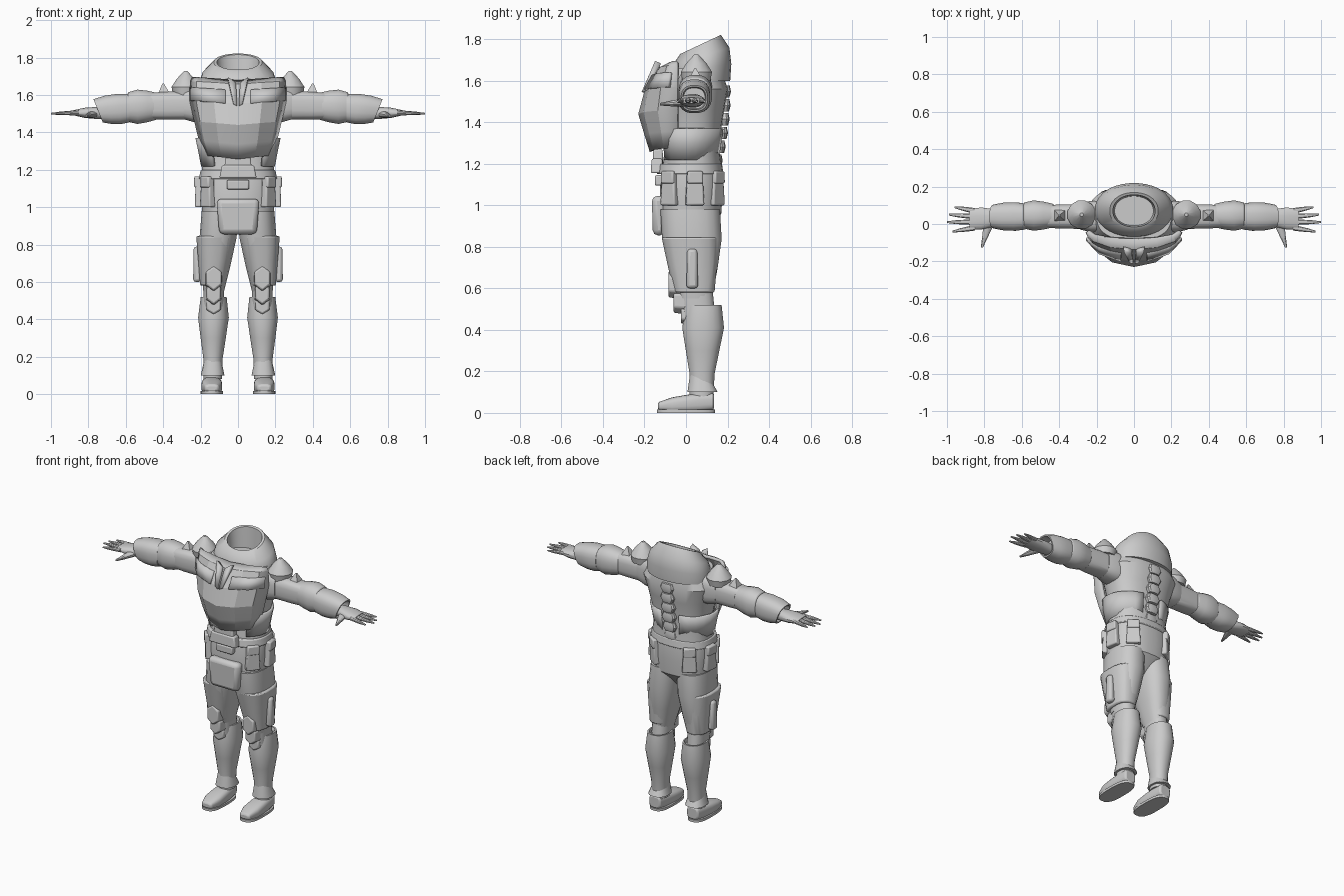
import bpy, bmesh
from math import sin, cos, pi, radians, copysign
from mathutils import Matrix, Vector

cube = bpy.data.objects.get("Cube")
if cube:
    bpy.data.objects.remove(cube, do_unlink=True)

COLOUR = (.6, .6, .6, 1)
grey = bpy.data.materials.new("plain grey")
grey.use_nodes = True
grey.diffuse_color = COLOUR
grey.node_tree.nodes["Principled BSDF"].inputs["Base Color"].default_value = COLOUR


def finish(name, bm, mirror, bevel=0, thick=0, angle=32):
    """Turn a bmesh into a shaded object with its modifiers."""
    bmesh.ops.recalc_face_normals(bm, faces=bm.faces)
    mesh = bpy.data.meshes.new(name)
    bm.to_mesh(mesh)
    bm.free()
    mesh.materials.append(grey)
    mesh.shade_smooth()
    mesh.set_sharp_from_angle(angle=radians(angle))
    obj = bpy.data.objects.new(name, mesh)
    bpy.context.collection.objects.link(obj)
    if mirror:
        obj.modifiers.new("mirror", 'MIRROR').use_clip = True
    if thick:
        solid = obj.modifiers.new("thickness", 'SOLIDIFY')
        solid.thickness = thick
        solid.offset = 0
    if bevel:
        soft = obj.modifiers.new("soft edges", 'BEVEL')
        soft.width = bevel
        soft.segments = 2
    return obj


def skin(bm, rows, closed):
    """Join neighbouring rows of vertices with quads."""
    for a, b in zip(rows, rows[1:]):
        count = len(a)
        for i in range(count if closed else count - 1):
            j = (i + 1) % count
            bm.faces.new((a[i], a[j], b[j], b[i]))


def loft(name, start, end, radii, ratio=1, ratio_end=None, tilt=0, hollow=0,
         sides=20, power=2.4, mirror=True, bevel=0):
    """Skin evenly spaced rounded sections between two points; a hollow end is a cuff."""
    start, end = Vector(start), Vector(end)
    span = end - start
    axis = max(range(3), key=lambda k: abs(span[k]))
    u, v = [k for k in range(3) if k != axis]
    ratio_end = ratio_end or ratio
    last = len(radii) - 1
    sections = [(start + span * (i / last), r, i / last) for i, r in enumerate(radii)]
    if hollow:
        inside = end.copy()
        inside[axis] -= hollow
        sections += [(end, radii[-1] * .87, 1), (inside, radii[-1] * .8, 0)]
    bm = bmesh.new()
    loops = []
    for k, (centre, r, f) in enumerate(sections):
        aspect = ratio_end if k > last else ratio + (ratio_end - ratio) * f
        loop = []
        for i in range(sides):
            a = 2 * pi * (i + .5) / sides
            rise = r * aspect * copysign(abs(sin(a)) ** (2 / power), sin(a))
            co = centre.copy()
            co[u] += r * copysign(abs(cos(a)) ** (2 / power), cos(a))
            co[v] += rise
            co[axis] += tilt * f * rise
            loop.append(bm.verts.new(co))
        loops.append(loop)
    skin(bm, loops, True)
    bm.faces.new(loops[0])
    bm.faces.new(loops[-1])
    return finish(name, bm, mirror, bevel)


def sheet(name, rows, thick=.02, angle=12):
    """Skin a grid of points and give it thickness."""
    bm = bmesh.new()
    skin(bm, [[bm.verts.new(p) for p in row] for row in rows], False)
    return finish(name, bm, True, thick=thick, angle=angle)


def wrap(z, width, depth, first, final, step, y=0, lift=0):
    """Row of points round the body, angles counted from the front."""
    angles = [radians(a) for a in range(first, final + 1, step)]
    return [(width * sin(a), y - depth * cos(a), z + lift * sin(a)) for a in angles]


def box(name, centre, size, turn=0, taper=1, mirror=False, bevel=.008):
    """Soft-edged block whose top is scaled by the taper."""
    bm = bmesh.new()
    bmesh.ops.create_cube(bm, size=1)
    for vert in bm.verts:
        k = taper if vert.co.z > 0 else 1
        vert.co *= Vector((size[0] * k, size[1] * k, size[2]))
    bm.transform(Matrix.Translation(centre) @ Matrix.Rotation(turn, 4, 'Z'))
    return finish(name, bm, mirror, bevel)


# Body suit from crotch to shoulders, and the belt
loft("torso", (0, .02, .86), (0, .04, 1.66), [.08, .19, .2, .2, .185, .195, .22, .25, .2],
     ratio=.8, ratio_end=.64, sides=32, mirror=False)
loft("belt", (0, .02, 1.15), (0, .02, 1.2), [.21, .2], ratio=.77, sides=32, mirror=False, bevel=.006)

# Raised collar with a hollow, tilted neck opening
loft("collar", (0, .075, 1.6), (0, .07, 1.775), [.21, .21, .19, .13], ratio=.66, ratio_end=.76,
     tilt=.47, hollow=.1, sides=32, power=2.1, mirror=False)

# Faceted breastplate, widening to the chest and folding back at the top
profile = [(1.26, .17, .125), (1.34, .2, .15), (1.44, .225, .18),
           (1.55, .25, .15), (1.65, .25, .09), (1.67, .24, .04)]
sheet("breastplate", [wrap(z, w, d, 0, 90, 30, y=-.04, lift=.02) for z, w, d in profile])
sheet("chest_wing", [wrap(z, .26, d, 15, 75, 30, y=-.04, lift=.02)
                     for z, d in ((1.55, .16), (1.62, .12))])
sheet("throat_wedge", [[(.005, -.2, 1.54), (.025, -.195, 1.55)],
                       [(.012, -.145, 1.66), (.055, -.135, 1.69)]], thick=.03)

# Rib plates wrapped round the flanks
sheet("rib_plate", [wrap(z, w, w * .77, 42, 162, 15, y=.012)
                    for z, w in ((1.22, .19), (1.3, .205), (1.37, .22))], thick=.016, angle=32)

# Segmented spine guard following the curve of the back
for i in range(6):
    z = 1.215 + i / 15
    y = .19 - .04 * (1 - i / 5) ** 2
    loft("spine_segment", (0, y, z - .03), (0, y, z + .03), [.035, .05, .038],
         ratio=.55, sides=12, power=3, mirror=False)

# Buckle and groin flap
box("buckle_top", (0, -.135, 1.225), (.15, .05, .09), taper=.9)
box("buckle", (0, -.14, 1.19), (.2, .06, .07), taper=.85)
box("buckle_tab", (0, -.125, 1.12), (.12, .05, .05))
box("groin_flap", (0, -.13, .95), (.2, .06, .19), taper=1.15, bevel=.025)

# Belt pouches spread round each hip
for heading in (-38, 8, 52):
    a = radians(heading)
    out = Vector((cos(a), sin(a), 0))
    spot = Vector((.207 * cos(a), .02 + .16 * sin(a), 1.08))
    box("pouch", spot, (.09, .042, .16), a + pi / 2, taper=.8, mirror=True)
    box("pouch_flap", spot + out * .004 + Vector((0, 0, .055)), (.078, .044, .06),
        a + pi / 2, taper=.95, mirror=True)

# Legs and thigh armour
loft("upper_leg", (.13, .045, .55), (.095, .02, .98), [.056, .08, .1, .1], ratio=1.45)
loft("thigh_armour", (.137, .04, .58), (.118, .02, .845), [.066, .086, .107],
     ratio=1.5, ratio_end=1.3, sides=16, power=2.7, bevel=.008)
box("thigh_pod", (.218, .03, .695), (.044, .056, .19), taper=.85, mirror=True, bevel=.015)
loft("knee", (.13, .06, .47), (.13, .045, .62), [.056, .056], ratio=1.45)

# Pointed six-sided plates down the front of each leg
for name, y, z, size, tall in (("thigh_plate", -.085, .62, .055, 1.4),
                               ("knee_cap", -.06, .54, .05, 1.4),
                               ("shin_crest", -.025, .475, .05, 1.1)):
    loft(name, (.13, y, z), (.13, y + .07, z), [size * .85, size], ratio=tall,
         sides=6, power=2, bevel=.008)

# Shin armour, ankle guards and boots
loft("shin_armour", (.135, .075, .08), (.13, .085, .52), [.05, .052, .068, .083, .07],
     ratio=1.15, ratio_end=1.25, hollow=.02, power=2.2)
loft("ankle_guard", (.136, .08, .1), (.135, .076, .16), [.064, .05], ratio=1.15, tilt=-.45)
loft("boot", (.14, -.135, .032), (.14, .135, .055), [.035, .056, .056, .052, .042],
     ratio=.55, ratio_end=1, power=3, bevel=.01)
loft("sole", (.14, 0, 0), (.14, 0, .016), [.06, .06], ratio=2.35, power=2.8)

# Shoulders with domed caps and small studs
loft("shoulder", (.17, .04, 1.55), (.29, .04, 1.55), [.085, .085, .07], ratio=1.15, power=3)
loft("shoulder_cap", (.28, .05, 1.6), (.28, .05, 1.727), [.07, .078, .05, .01], sides=12, power=2)
loft("shoulder_stud", (.395, .045, 1.6), (.4, .045, 1.66), [.05, .006], sides=4, power=2)

# Arm armour
loft("upper_arm", (.28, .04, 1.545), (.5, .04, 1.54), [.067, .065, .06], ratio=1.15,
     sides=16, power=3.2, bevel=.008)
loft("elbow_band", (.43, .045, 1.54), (.59, .045, 1.535), [.063, .075, .082, .07],
     ratio=1.13, bevel=.006)
loft("forearm", (.58, .04, 1.53), (.748, .04, 1.515), [.07, .077, .075, .064],
     ratio=1.1, ratio_end=.98, tilt=.4, hollow=.04, power=2.6)

# Open hands with spread fingers and a forward thumb
loft("palm", (.69, .036, 1.503), (.88, .026, 1.505), [.036, .048, .06, .055],
     ratio=.9, ratio_end=.25, sides=16)
taper = [.016, .014, .011, .005]
for y, spread, tip in ((.07, .09, .96), (.04, .05, .99), (.01, .01, 1), (-.02, -.04, .97)):
    loft("finger", (.85, y, 1.505), (tip, spread, 1.5), taper, ratio=.85, sides=10, power=2)
loft("thumb", (.77, .02, 1.497), (.813, -.125, 1.487), [.034, .024, .015, .006],
     ratio=.6, ratio_end=1, sides=10, power=2)
